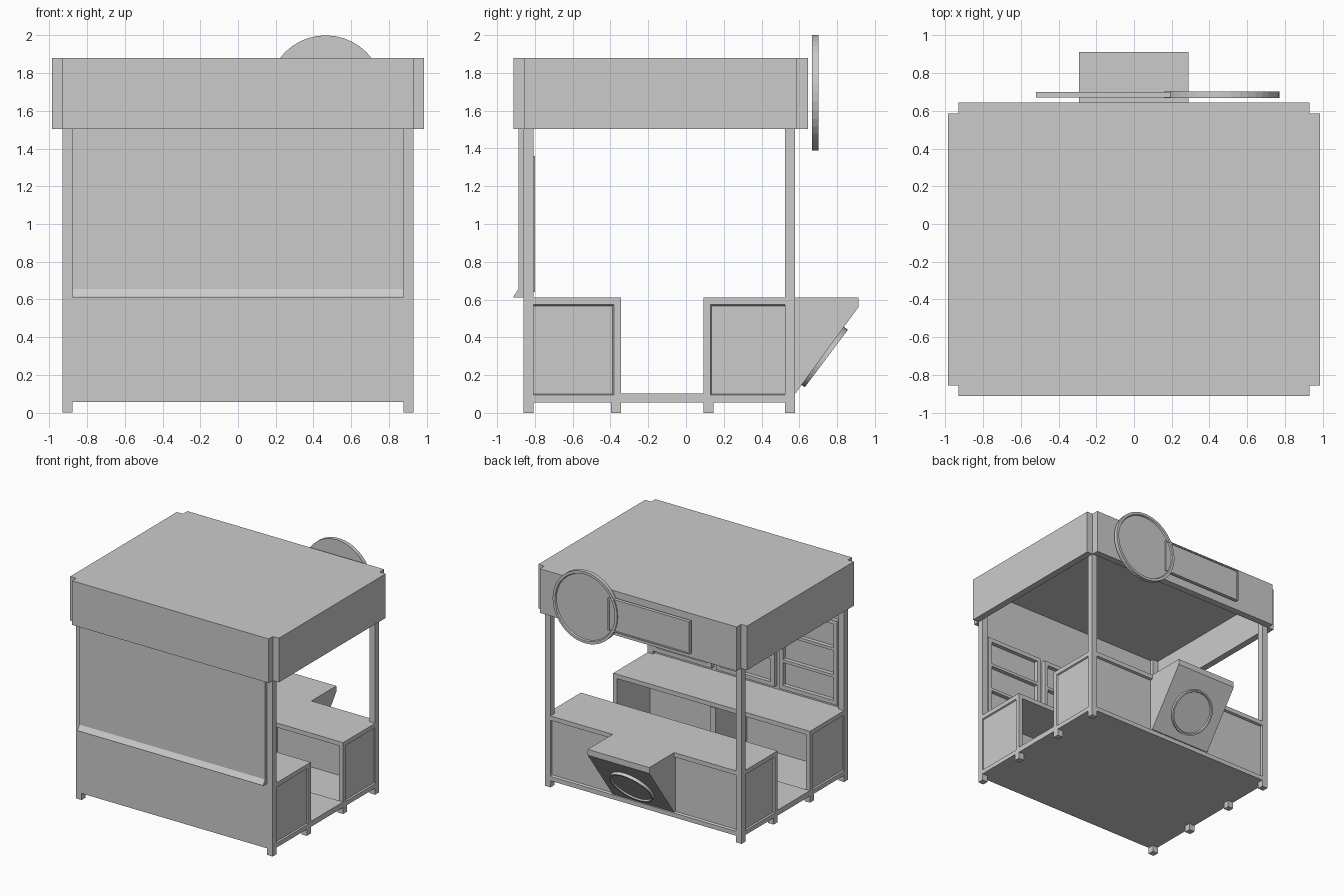
import bpy, bmesh
from math import atan2, pi
from mathutils import Matrix, Vector

if "Cube" in bpy.data.objects:
    bpy.data.objects.remove(bpy.data.objects["Cube"])


def finish(name, bm):
    bmesh.ops.recalc_face_normals(bm, faces=bm.faces)
    me = bpy.data.meshes.new(name)
    bm.to_mesh(me)
    bm.free()
    ob = bpy.data.objects.new(name, me)
    bpy.context.collection.objects.link(ob)
    return ob


def recess(bm, direction, width, depth, slope=0.0001):
    """Inset the face looking along direction and sink it."""
    bm.normal_update()
    d = Vector(direction)
    face = max((f for f in bm.faces if f.normal.dot(d) > 0.99),
               key=lambda f: f.calc_area())
    bmesh.ops.inset_individual(bm, faces=[face], thickness=width, depth=0)
    bmesh.ops.inset_individual(bm, faces=[face], thickness=slope, depth=-depth)


def box(name, x, y, z, recesses=()):
    bm = bmesh.new()
    bmesh.ops.create_cube(bm, size=1)
    for v in bm.verts:
        v.co = [(r[0] + r[1]) / 2 + c * (r[1] - r[0]) for r, c in zip((x, y, z), v.co)]
    for r in recesses:
        recess(bm, *r)
    return finish(name, bm)


def prism(name, profile, x0, x1):
    bm = bmesh.new()
    f = bm.faces.new([bm.verts.new((x0, y, z)) for y, z in profile])
    ext = bmesh.ops.extrude_face_region(bm, geom=[f])
    bmesh.ops.translate(bm, vec=(x1 - x0, 0, 0),
                        verts=[v for v in ext["geom"] if isinstance(v, bmesh.types.BMVert)])
    return finish(name, bm)


def disc(name, center, radius, thick, tilt, rim):
    """Round plaque with a raised rim; its face looks along +y before the tilt."""
    bm = bmesh.new()
    bmesh.ops.create_cone(bm, cap_ends=True, segments=40, radius1=radius,
                          radius2=radius, depth=thick)
    recess(bm, (0, 0, 1), rim, 0.012, 0.006)
    bm.transform(Matrix.Translation(center) @ Matrix.Rotation(tilt - pi / 2, 4, 'X'))
    return finish(name, bm)


W = 0.93      # half width of the body
P = 0.053     # post thickness
F, B = -0.86, 0.577   # front and back of the body

# Corner posts and middle feet
for side, s in (("left", -1), ("right", 1)):
    xs = sorted((s * W, s * (W - P)))
    box(f"front_post_{side}", xs, (F, F + P), (0, 1.88))
    box(f"back_post_{side}", xs, (B - P, B), (0, 1.88))
    box(f"front_middle_foot_{side}", xs, (-0.398, -0.345), (0, 0.056))
    box(f"back_middle_foot_{side}", xs, (0.092, 0.145), (0, 0.056))
    # side canopy boards
    box(f"canopy_side_{side}", sorted((s * W, s * 0.987)), (-0.857, 0.585), (1.503, 1.88))

# Canopy front, back and recessed ceiling
box("canopy_front", (-W, W), (-0.913, F), (1.503, 1.88))
box("canopy_back", (-W, W), (0.585, 0.645), (1.503, 1.88))
box("roof_deck", (-W, W), (F, 0.585), (1.80, 1.88))

# Floor and the two cabinets, open toward the aisle
box("floor", (-W, W), (-0.345, 0.092), (0.056, 0.103))
panels = [((s, 0, 0), P, 0.012, 0.008) for s in (-1, 1)]
box("front_cabinet", (-W, W), (F, -0.345), (0.056, 0.61),
    panels + [((0, 1, 0), P, 0.44)])
box("back_cabinet", (-W, W), (0.092, B), (0.056, 0.61),
    panels + [((0, 1, 0), P, 0.02, 0.008), ((0, -1, 0), P, 0.40)])
box("front_cabinet_divider", (-0.027, 0.027), (-0.80, -0.36), (0.10, 0.56))
box("back_cabinet_divider", (-0.027, 0.027), (0.107, 0.50), (0.10, 0.56))

# Front wall with rolled shutter panel
box("front_wall", (-W + P, W - P), (F, -0.835), (0.61, 1.80))
prism("shutter", [(F, 0.61), (-0.913, 0.61), (-0.913, 0.617), (-0.887, 0.655),
                  (-0.887, 1.503), (F, 1.503)], -0.878, 0.878)

# Three shelf frames on the inside of the wall
for i in (-1, 0, 1):
    a, b = i * 0.595 - 0.275, i * 0.595 + 0.275
    ys, t = (-0.837, -0.80), 0.035
    for nm, x0 in (("left", a), ("right", b - t)):
        box(f"shelf_stile_{nm}_{i + 2}", (x0, x0 + t), ys, (0.64, 1.36))
    for nm, z0 in (("bottom", 0.64), ("top", 1.36 - t)):
        box(f"shelf_rail_{nm}_{i + 2}", (a + t, b - t), ys, (z0, z0 + t))
    for k, z0 in enumerate((0.87, 1.10)):
        box(f"shelf_{i + 2}_{k + 1}", (a + t, b - t), ys, (z0, z0 + 0.025))

# Sloped counter extension with a round plaque
prism("counter_wedge", [(0.54, 0.61), (0.913, 0.61), (0.913, 0.56), (B, 0.10), (0.54, 0.10)],
      -0.292, 0.29)
slope = atan2(-0.6, 0.8)
disc("wedge_plaque", (0, 0.731, 0.297), 0.19, 0.03, slope, 0.014)

# Back sign: long board and round plate
box("sign_board", (-0.52, 0.25), (0.67, 0.70), (1.555, 1.835), [((0, 1, 0), 0.015, 0.008)])
disc("sign_plate", (0.465, 0.685, 1.695), 0.305, 0.034, 0, 0.022)
